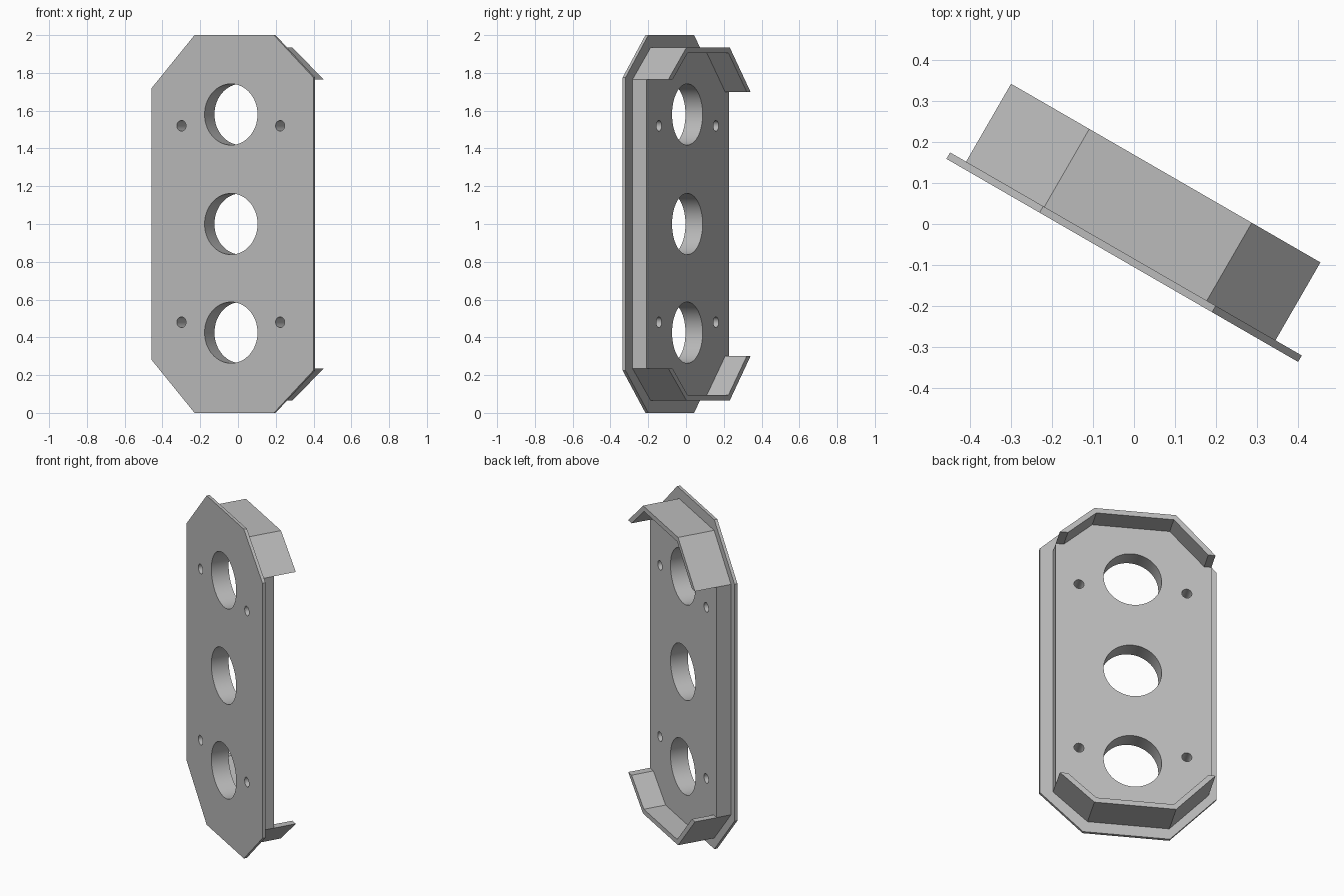
import bpy, bmesh
from math import radians
from mathutils import Matrix

cube = bpy.data.objects.get("Cube")
if cube:
    bpy.data.objects.remove(cube, do_unlink=True)

TURN = Matrix.Rotation(radians(-30), 4, 'Z')
FRONT, STEP, BACK, RIM = -0.091, -0.073, 0.014, 0.146

grey = bpy.data.materials.new("plain_grey")
grey.use_nodes = True
grey.diffuse_color = (0.5, 0.5, 0.5, 1)
grey.node_tree.nodes["Principled BSDF"].inputs["Base Color"].default_value = (0.5, 0.5, 0.5, 1)


def add_object(name, bm):
    """Turn a bmesh into an object, swung to the part's angle."""
    bmesh.ops.recalc_face_normals(bm, faces=bm.faces)
    bm.transform(TURN)
    mesh = bpy.data.meshes.new(name)
    bm.to_mesh(mesh)
    bm.free()
    mesh.materials.append(grey)
    obj = bpy.data.objects.new(name, mesh)
    bpy.context.collection.objects.link(obj)
    return obj


def prism(name, outline, near, far):
    """Extrude an outline in the x-z plane from near to far along y."""
    bm = bmesh.new()
    face = bm.faces.new([bm.verts.new((x, near, z)) for x, z in outline])
    grown = bmesh.ops.extrude_face_region(bm, geom=[face])["geom"]
    bmesh.ops.translate(bm, vec=(0, far - near, 0),
                        verts=[v for v in grown if isinstance(v, bmesh.types.BMVert)])
    return add_object(name, bm)


def flip(points):
    """Mirror outline points about mid height."""
    return [(x, 2 - z) for x, z in reversed(points)]


# Upper halves of the outlines, from right to left
plate_top = [(0.514, 1.775), (0.272, 2), (-0.213, 2), (-0.475, 1.72)]
rim_outer = [(0.44, 1.765), (0.247, 1.935), (-0.21, 1.935), (-0.43, 1.70)]
rim_inner = [(-0.39, 1.70), (-0.197, 1.905), (0.236, 1.905), (0.395, 1.765)]

# Thin front plate and thicker slab behind it
front_plate = prism("front_plate", plate_top + flip(plate_top), FRONT, STEP)
back_slab = prism("back_slab", rim_outer + flip(rim_outer), STEP, BACK)

# Bent lips at both ends
rim = rim_outer + rim_inner
prism("upper_lip", rim, BACK, RIM)
prism("lower_lip", flip(rim), BACK, RIM)

# Three large openings and four screw holes
holes = [(0.01, z, 0.162, 64) for z in (0.425, 1.0, 1.58)]
holes += [(x, z, 0.028, 32) for x in (-0.293, 0.31) for z in (0.48, 1.52)]
bm = bmesh.new()
for x, z, radius, sides in holes:
    place = Matrix.Translation((x, 0, z)) @ Matrix.Rotation(radians(90), 4, 'X')
    bmesh.ops.create_cone(bm, cap_ends=True, segments=sides, radius1=radius,
                          radius2=radius, depth=1, matrix=place)
cutter = add_object("hole_cutter", bm)
cutter.hide_render = True

for obj in (front_plate, back_slab):
    cut = obj.modifiers.new("holes", 'BOOLEAN')
    cut.operation = 'DIFFERENCE'
    cut.solver = 'EXACT'
    cut.object = cutter
    bpy.ops.object.select_all(action='DESELECT')
    obj.select_set(True)
    bpy.context.view_layer.objects.active = obj
    bpy.ops.object.modifier_apply(modifier=cut.name)
    bpy.ops.object.shade_smooth_by_angle(angle=radians(30))
bpy.data.objects.remove(cutter, do_unlink=True)
